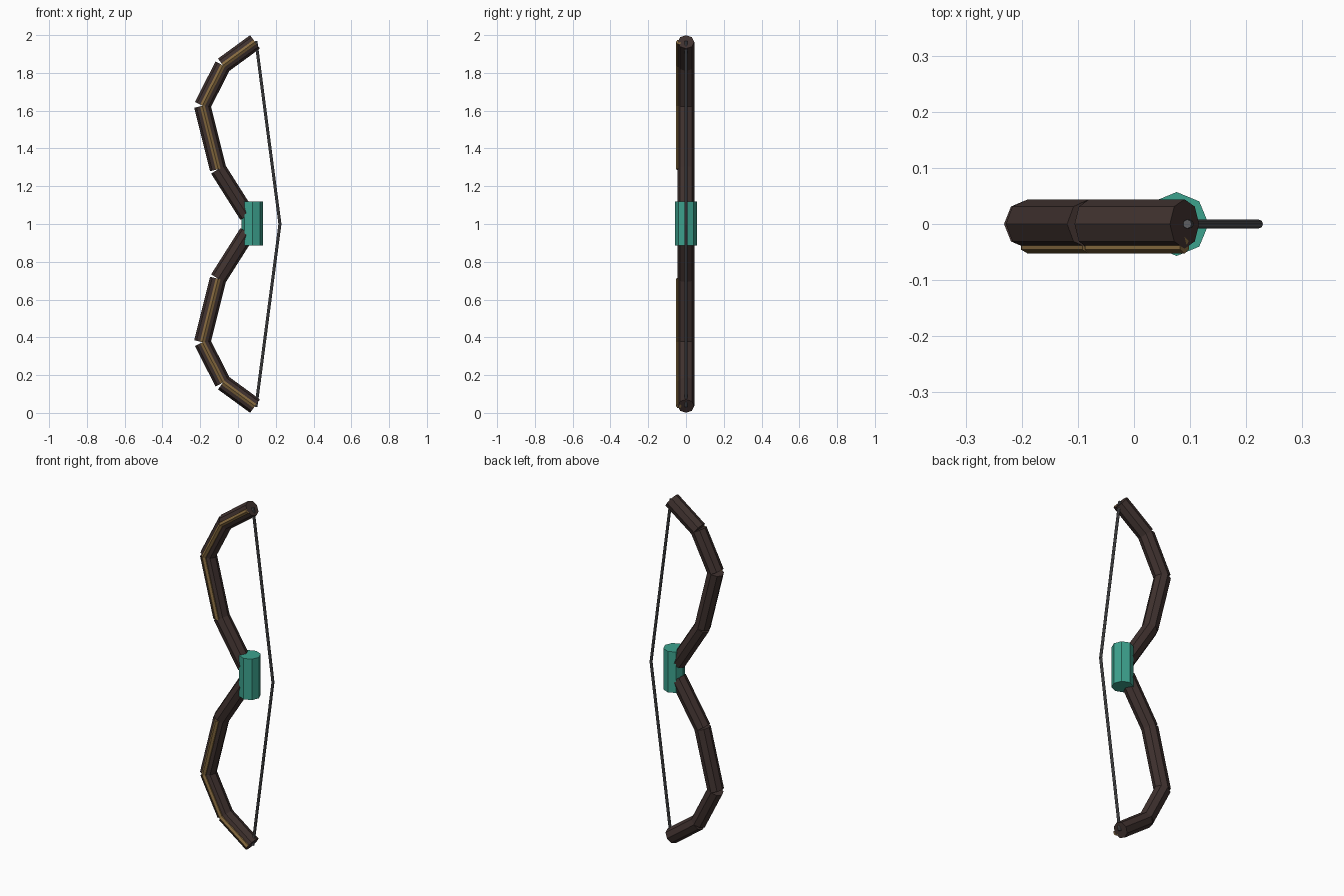
import bpy, bmesh, math
from mathutils import Vector

if "Cube" in bpy.data.objects:
    bpy.data.objects.remove(bpy.data.objects["Cube"])


def material(name, rgb):
    m = bpy.data.materials.new(name)
    m.diffuse_color = (*rgb, 1)
    m.use_nodes = True
    m.node_tree.nodes["Principled BSDF"].inputs["Base Color"].default_value = m.diffuse_color
    return m


WOOD = material("dark_wood", (0.05, 0.031, 0.028))
GOLD = material("gold", (0.24, 0.145, 0.05))
TEAL = material("teal_wrap", (0.046, 0.36, 0.27))
CORD = material("cord", (0.11, 0.11, 0.115))


def rod(name, a, b, radius, sides, mat, y=0.0):
    """Flat-faced prism between two (x, z) points, with corners on the y axis."""
    a, b = Vector((a[0], y, a[1])), Vector((b[0], y, b[1]))
    axis = (b - a).normalized()
    v = Vector((0, -1, 0))
    u = v.cross(axis)
    bm = bmesh.new()
    rings = []
    for p in (a, b):
        ring = []
        for i in range(sides):
            t = 2 * math.pi * i / sides
            ring.append(bm.verts.new(p + radius * (v * math.cos(t) + u * math.sin(t))))
        rings.append(ring)
    lo, hi = rings
    for i in range(sides):
        j = (i + 1) % sides
        bm.faces.new((lo[i], lo[j], hi[j], hi[i]))
    bm.faces.new(lo)
    bm.faces.new(hi)
    bmesh.ops.recalc_face_normals(bm, faces=bm.faces)
    mesh = bpy.data.meshes.new(name)
    bm.to_mesh(mesh)
    bm.free()
    mesh.materials.append(mat)
    ob = bpy.data.objects.new(name, mesh)
    bpy.context.collection.objects.link(ob)
    return ob


# Limb path as (x, height above the middle), from grip to tip
path = [(0.05, 0.05), (-0.105, 0.29), (-0.189, 0.626), (-0.08, 0.84), (0.09, 0.964)]
path[0] = (0.05, 0.045)

for side, s in (("upper", 1), ("lower", -1)):
    pts = [(x, 1 + s * h) for x, h in path]
    for i in range(4):
        # Straight limb sections
        rod(f"{side}_limb_{i + 1}", pts[i], pts[i + 1], 0.044, 8, WOOD)
        # Gold inlay on the front of the three outer sections
        if i > 0:
            rod(f"{side}_inlay_{i}", pts[i], pts[i + 1], 0.015, 6, GOLD, y=-0.038)
    # Half of the drawn string
    rod(f"{side}_string", (0.095, 1 + s * 0.968), (0.222, 1.0), 0.008, 8, CORD)

# Grip
rod("grip", (0.076, 0.885), (0.076, 1.12), 0.057, 8, TEAL)
